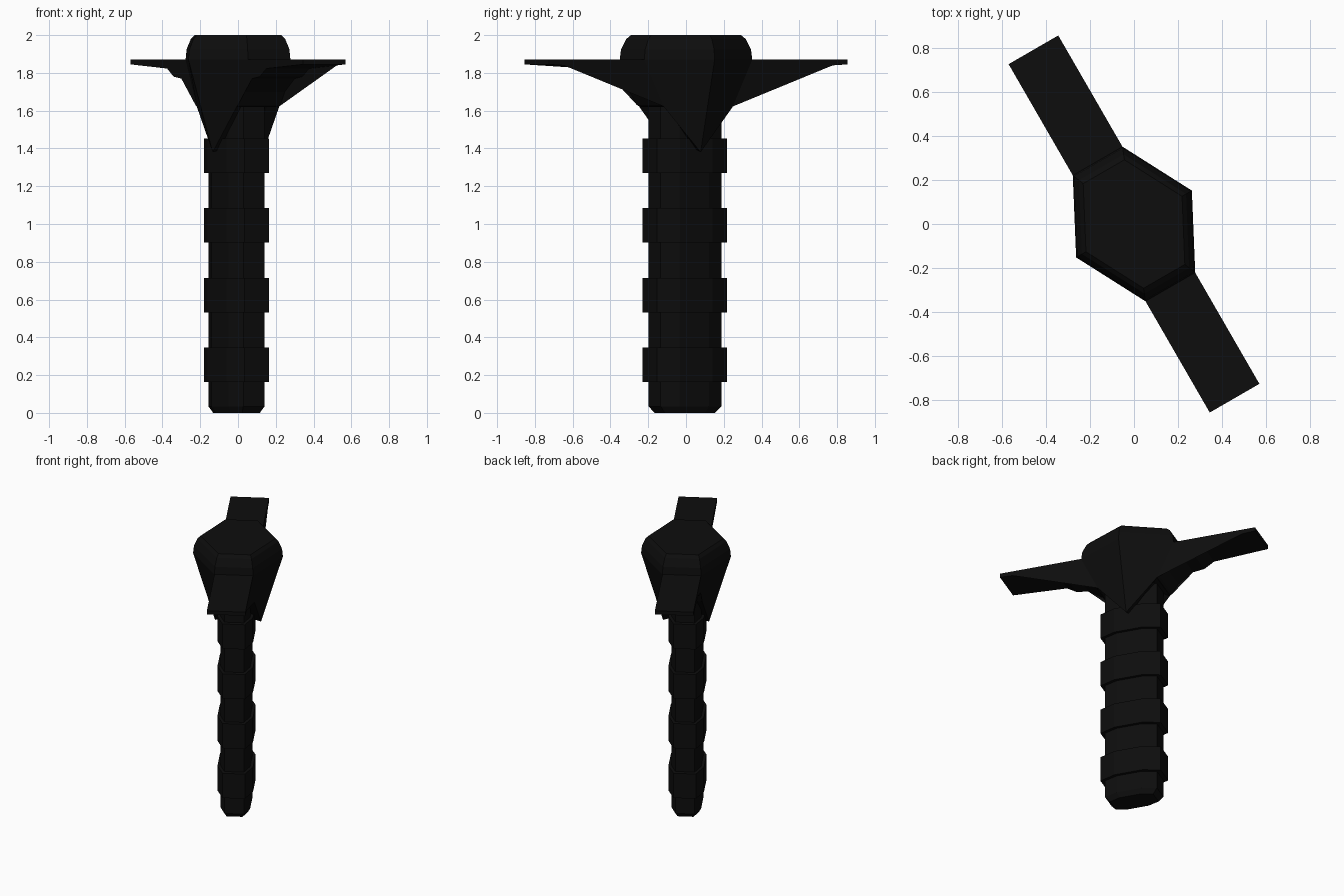
import bpy, bmesh, math

cube = bpy.data.objects.get("Cube")
if cube:
    bpy.data.objects.remove(cube, do_unlink=True)

TURN = math.radians(-60)   # the guard runs diagonally across the frame
GRIP_OFFSET = (-0.008, -0.006)

black = bpy.data.materials.new("matte_black")
black.use_nodes = True
colour = (0.004, 0.004, 0.004, 1)
black.diffuse_color = colour
bsdf = black.node_tree.nodes["Principled BSDF"]
bsdf.inputs["Base Color"].default_value = colour
bsdf.inputs["Roughness"].default_value = 0.8


def loft(name, rings, offset=(0, 0)):
    """Skin a stack of equal-length rings and cap both ends."""
    bm = bmesh.new()
    loops = [[bm.verts.new(p) for p in ring] for ring in rings]
    for low, high in zip(loops, loops[1:]):
        for i in range(len(low)):
            j = (i + 1) % len(low)
            bm.faces.new((low[i], low[j], high[j], high[i]))
    caps = [bm.faces.new(loops[0][::-1]), bm.faces.new(loops[-1])]
    bmesh.ops.triangulate(bm, faces=caps)
    bmesh.ops.recalc_face_normals(bm, faces=bm.faces)
    mesh = bpy.data.meshes.new(name)
    bm.to_mesh(mesh)
    bm.free()
    mesh.materials.append(black)
    obj = bpy.data.objects.new(name, mesh)
    obj.rotation_euler.z = TURN
    obj.location = (*offset, 0)
    bpy.context.collection.objects.link(obj)
    return obj


def octagon(outer, inner, z, scale=1.0):
    """Flattened eight-sided section from two corner points."""
    (a, b), (c, d) = outer, inner
    quarter = [(a, b), (c, d), (-c, d), (-a, b)]
    points = quarter + [(-x, -y) for x, y in quarter]
    return [(x * scale, y * scale, z) for x, y in points]


def hexagon(length, width, point, z, z_point):
    """Six-sided section whose two side points may sit at another height."""
    half = [(length, width, z), (0, point, z_point), (-length, width, z)]
    return half + [(-x, -y, h) for x, y, h in half]


# Grip with a chamfered foot
core = ((0.185, 0.065), (0.09, 0.10))
loft("grip", [octagon(*core, 0, 0.83), octagon(*core, 0.035),
              octagon(*core, 1.66)], GRIP_OFFSET)

# Raised bands around the grip
band = ((0.215, 0.075), (0.10, 0.12))
for i in range(4):
    z = 0.163 + i * 0.369
    loft(f"grip_band_{i + 1}",
         [octagon(*band, z), octagon(*band, z + 0.183)], GRIP_OFFSET)

# Central hub: side ridges run down to points over the grip
crown = [(1.87, 1.0), (1.925, 0.98), (1.98, 0.90), (2.0, 0.83)]
loft("guard_hub",
     [hexagon(0.17, 0.08, 0.09, 1.62, 1.40),
      hexagon(0.21, 0.13, 0.155, 1.62, 1.38)] +
     [hexagon(0.33 * s, 0.13 * s, 0.303 * s, z, z) for z, s in crown])

# Cross arms with stepped undersides
profile = [(0.912, 1.872), (0.912, 1.845), (0.525, 1.823), (0.456, 1.78),
           (0.375, 1.77), (0.27, 1.70), (0.225, 1.63), (0.21, 1.622),
           (0.0, 1.622), (0.0, 1.872)]
for side, name in ((1, "front_guard_arm"), (-1, "back_guard_arm")):
    loft(name, [[(side * u, v, z) for u, z in profile]
                for v in (-0.13, 0.13)])
